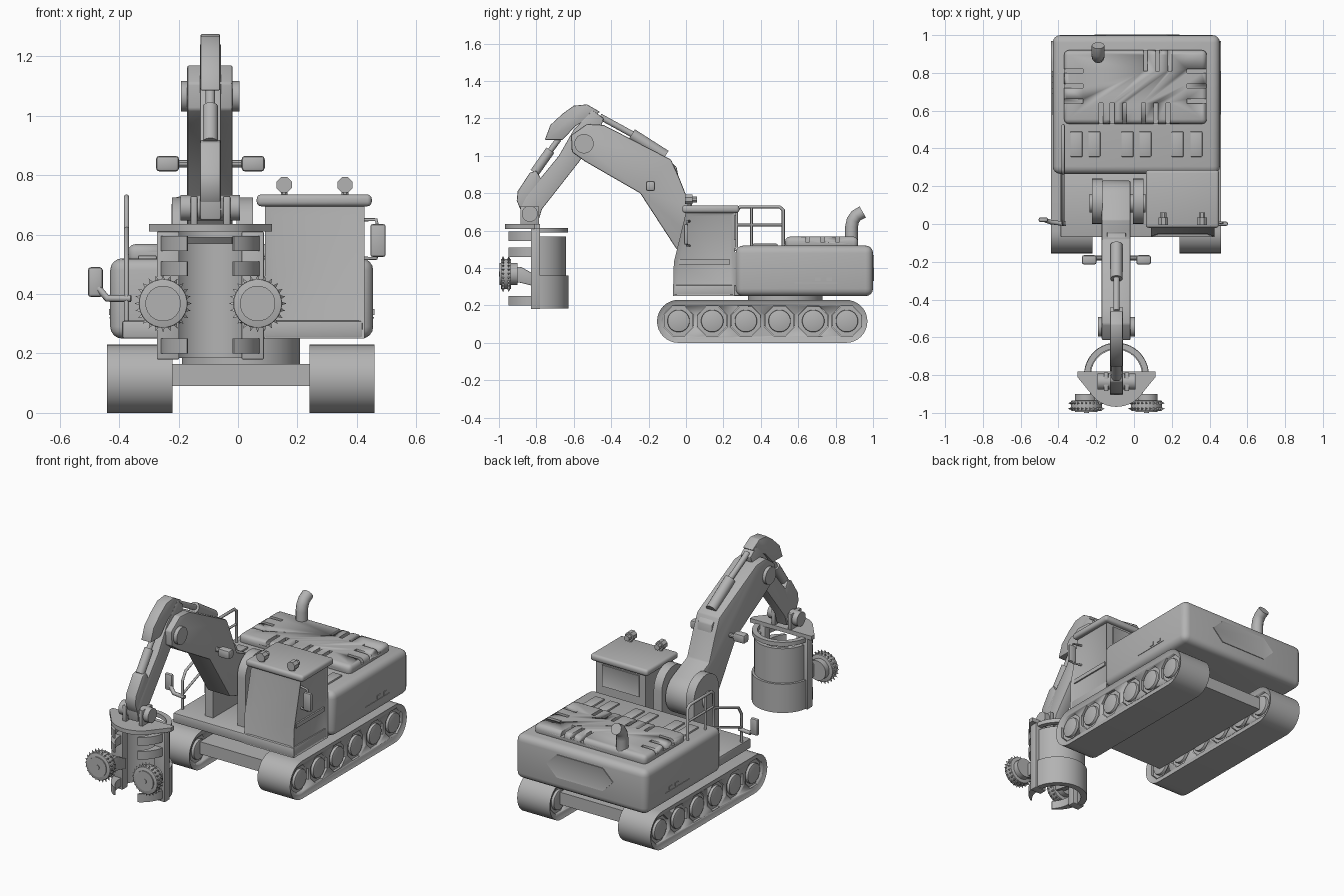
import bpy, bmesh, math
from mathutils import Vector

if "Cube" in bpy.data.objects:
    bpy.data.objects.remove(bpy.data.objects["Cube"])

paint = bpy.data.materials.new("light_grey")
paint.diffuse_color = (0.45, 0.45, 0.45, 1)
paint.use_nodes = True
paint.node_tree.nodes["Principled BSDF"].inputs["Base Color"].default_value = paint.diffuse_color


def finish(name, bm, bevel=0.0, seg=2, smooth=True):
    bmesh.ops.recalc_face_normals(bm, faces=bm.faces[:])
    me = bpy.data.meshes.new(name)
    bm.to_mesh(me)
    bm.free()
    ob = bpy.data.objects.new(name, me)
    bpy.context.collection.objects.link(ob)
    me.materials.append(paint)
    bpy.ops.object.select_all(action='DESELECT')
    bpy.context.view_layer.objects.active = ob
    ob.select_set(True)
    if bevel:
        m = ob.modifiers.new("bevel", 'BEVEL')
        m.width, m.segments, m.limit_method = bevel, seg, 'ANGLE'
        bpy.ops.object.modifier_apply(modifier=m.name)
    if smooth:
        bpy.ops.object.shade_smooth_by_angle(angle=math.radians(35))
    return ob


def extrude(bm, loop, vec):
    f = bm.faces.new([bm.verts.new(p) for p in loop])
    r = bmesh.ops.extrude_face_region(bm, geom=[f])
    bmesh.ops.translate(bm, vec=vec, verts=[v for v in r['geom'] if isinstance(v, bmesh.types.BMVert)])
    bmesh.ops.recalc_face_normals(bm, faces=bm.faces[:])


def prism(name, yz, x0, x1, bevel=0.0, seg=2):
    bm = bmesh.new()
    extrude(bm, [(x0, y, z) for y, z in yz], (x1 - x0, 0, 0))
    return finish(name, bm, bevel, seg)


def boxes(name, items, bevel=0.0, seg=2):
    bm = bmesh.new()
    for x0, x1, y0, y1, z0, z1 in items:
        extrude(bm, [(x0, y0, z0), (x1, y0, z0), (x1, y1, z0), (x0, y1, z0)], (0, 0, z1 - z0))
    return finish(name, bm, bevel, seg)


def box(name, *b, bevel=0.0, seg=2):
    return boxes(name, [b], bevel, seg)


def rods(name, items, n=16, bevel=0.0):
    # items: start, end, radius
    bm = bmesh.new()
    for a, b, r in items:
        a, b = Vector(a), Vector(b)
        q = (b - a).to_track_quat('Z', 'Y')
        loop = [a + q @ Vector((r * math.cos(t), r * math.sin(t), 0))
                for t in [2 * math.pi * (i + .5) / n for i in range(n)]]
        extrude(bm, loop, b - a)
    return finish(name, bm, bevel)


def pipe(name, pts, r, n=2):
    cu = bpy.data.curves.new(name, 'CURVE')
    cu.dimensions, cu.bevel_depth, cu.bevel_resolution, cu.use_fill_caps = '3D', r, n, True
    sp = cu.splines.new('POLY')
    sp.points.add(len(pts) - 1)
    for p, c in zip(sp.points, pts):
        p.co = (*c, 1)
    ob = bpy.data.objects.new(name, cu)
    bpy.context.collection.objects.link(ob)
    bpy.ops.object.select_all(action='DESELECT')
    bpy.context.view_layer.objects.active = ob
    ob.select_set(True)
    bpy.ops.object.convert(target='MESH')
    ob = bpy.context.object
    ob.data.materials.clear()
    ob.data.materials.append(paint)
    bpy.ops.object.shade_smooth_by_angle(angle=math.radians(50))


def cut(ob, cutter):
    m = ob.modifiers.new("cut", 'BOOLEAN')
    m.object, m.solver = cutter, 'EXACT'
    bpy.context.view_layer.objects.active = ob
    bpy.ops.object.modifier_apply(modifier=m.name)
    bpy.data.objects.remove(cutter)


def circle(cy, cz, r, a0, a1, n):
    return [(cy + r * math.cos(math.radians(a0 + (a1 - a0) * i / n)),
             cz + r * math.sin(math.radians(a0 + (a1 - a0) * i / n))) for i in range(n + 1)]


def arc(name, cx, cy, ri, ro, a0, a1, z0, z1, n=24, tip=None):
    # curved wall, optionally thinning towards its end
    outer = circle(cx, cy, ro, a0, a1, n)
    inner = []
    for i in range(n, -1, -1):
        r = ri + ((tip or ri) - ri) * i / n
        t = math.radians(a0 + (a1 - a0) * i / n)
        inner.append((cx + r * math.cos(t), cy + r * math.sin(t)))
    bm = bmesh.new()
    extrude(bm, [(x, y, z0) for x, y in outer + inner], (0, 0, z1 - z0))
    return finish(name, bm)


# Tracks with recessed side openings and road wheels
wheel_y = [-0.04 + 0.18 * i for i in range(6)]
for side, x0, x1 in (("left", -0.44, -0.22), ("right", 0.24, 0.46)):
    bm = bmesh.new()
    stadium = circle(-0.04, 0.115, 0.115, 270, 90, 16) + circle(0.855, 0.115, 0.115, 90, -90, 16)
    extrude(bm, [(x0, y, z) for y, z in stadium], (x1 - x0, 0, 0))
    ends = [f for f in bm.faces if abs(f.normal.x) > .9]
    bmesh.ops.inset_individual(bm, faces=ends, thickness=0.02, depth=-0.012)
    track = finish(side + "_track", bm)
    cut(track, rods("opening", [((x0 - .1, y, .117), (x1 + .1, y, .117), .086) for y in wheel_y], 8))
    rods(side + "_wheel_rims", [((x0 + .025, y, .117), (x1 - .025, y, .117), .084) for y in wheel_y], 8)
    rods(side + "_wheels", [((x0 + .008, y, .117), (x1 - .008, y, .117), .06) for y in wheel_y], 20, .006)

# Undercarriage
box("track_frame", -0.23, 0.25, -0.04, 0.86, 0.09, 0.165)
rods("turntable", [((0.01, .53, .16), (0.01, .53, .27), 0.2)], 32)

# Upper body, deck and engine hood
body = box("engine_body", -0.43, 0.455, 0.265, 1.0, 0.25, 0.52, bevel=0.04, seg=4)
box("front_deck", -0.39, 0.42, -0.07, 0.3, 0.25, 0.31, bevel=0.008)
hood = box("engine_hood", -0.37, 0.385, 0.53, 0.92, 0.5, 0.568, bevel=0.025, seg=3)
slots = [(x - .011, x + .011, .5, .64, .54, .6) for x in (-.175, -.115, -.05, .05, .115, .18)]
slots += [(x - .011, x + .011, .81, .95, .54, .6) for x in (.06, .125, .19)]
slots += [(a, b, y - .011, y + .011, .54, .6) for y in (.65, .73, .81) for a, b in ((-.4, -.27), (.28, .42))]
cut(hood, boxes("slot", slots))
boxes("deck_hatches", [(x - .032, x + .032, .355, .49, .51, .53)
                       for x in (-.305, -.21, -.035, .06, .23, .33)], .006)
# Rear hexagonal panel and side vents
hexa = [(-.21, .40), (-.14, .33), (.17, .33), (.24, .40), (.17, .47), (-.14, .47)]
bm = bmesh.new()
extrude(bm, [(x, 1.0, z) for x, z in hexa], (0, .004, 0))
bmesh.ops.inset_individual(bm, faces=[f for f in bm.faces if f.normal.y > .9], thickness=.014, depth=-.003)
finish("rear_panel", bm)
for x in (-.43, .455):
    boxes("side_vents", [(x - .004, x + .004, y, y + .03, .33, .35) for y in (.69, .75)]
          + [(x - .003, x + .003, .58, .81, .318, .323)])
# Exhaust
pipe("exhaust", [(-.19, .885, .5), (-.19, .885, .62), (-.19, .892, .655), (-.19, .91, .68),
                 (-.19, .945, .70)], .034, 4)

# Cab
bm = bmesh.new()
extrude(bm, [(.09, y, z) for y, z in ((-.07, .25), (-.065, .43), (0, .7), (.26, .7), (.26, .25))], (.335, 0, 0))
front = [f for f in bm.faces if f.normal.y < -.9]
bmesh.ops.inset_region(bm, faces=front, thickness=.035, depth=-.012, use_even_offset=True)
walls = [f for f in bm.faces if abs(f.normal.x) > .99 and f.calc_area() > .08]
bmesh.ops.inset_individual(bm, faces=walls, thickness=.03, depth=-.012)
finish("cab", bm)
box("cab_roof", .063, .45, -.02, .285, .695, .735, bevel=.015, seg=3)
boxes("door_rail", [(.408, .422, -.04, .235, .42, .445)])
bm = bmesh.new()
extrude(bm, [(.13, .26, .55), (.38, .26, .55), (.38, .26, .68), (.13, .26, .68)], (0, .008, 0))
bmesh.ops.inset_individual(bm, faces=[f for f in bm.faces if f.normal.y > .9], thickness=.02, depth=-.006)
finish("rear_window", bm)
for x in (.155, .36):
    rods("roof_light", [((x, -.005, .767), (x, .035, .767), .028), ((x, .035, .767), (x, .06, .767), .018),
                        ((x, .02, .73), (x, .02, .75), .012)], 8)

# Mirrors
box("right_mirror", .445, .497, -.01, .012, .525, .635, bevel=.008)
pipe("right_mirror_arm", [(.41, .02, .65), (.465, .005, .65), (.48, .005, .58), (.465, .005, .52), (.41, .02, .52)], .006)
box("left_mirror", -.505, -.455, .01, .035, .39, .49, bevel=.01)
pipe("left_mirror_arm", [(-.47, .02, .42), (-.44, .01, .385), (-.36, 0, .385)], .012)

# Handrails
X = -.375
pipe("upper_rail", [(X, .27, .51), (X, .27, .71), (X, .29, .727), (X, .5, .727), (X, .52, .71), (X, .52, .51)], .009)
pipe("middle_rail", [(X, .27, .63), (X, .52, .63)], .007)
pipe("middle_post", [(X, .35, .52), (X, .35, .727)], .007)
pipe("step_rail", [(X, .0, .3), (X, .0, .48), (X, .03, .53), (X, .27, .62)], .008)
pipe("step_rail_low", [(X, .0, .4), (X, .27, .5)], .007)

# Boom mount
for a, b in ((-.222, -.168), (-.005, .05)):
    prism("boom_lug", [(0, .3)] + circle(.12, .605, .12, 180, 0, 14) + [(.24, .3)], a, b)
rods("boom_base_pin", [((-.235, .11, .57), (.06, .11, .57), .05)], 20)
# Boom
C = -.093
prism("boom", [(-.53, 1.17), (-.44, 1.165), (-.08, .98), (-.035, .88), (.02, .74)] + circle(.11, .57, .12, 70, -120, 12)
      + [(-.05, .50), (-.245, .80), (-.54, .97), (-.61, 1.02), (-.615, 1.11)], C - .078, C + .075, .008)
rods("boom_tip_pin", [((C - .098, -.545, 1.065), (C + .098, -.545, 1.065), .052)], 20)
prism("cylinder_bracket", [(-.16, 1.0), (-.1, .985), (-.05, .94), (-.035, .86), (-.1, .85)], C - .05, C + .05, .006)
rods("boom_cylinder", [((C, -.46, 1.21), (C, -.25, 1.095), .017), ((C, -.29, 1.115), (C, -.11, 1.0), .032)])
# Work lights on boom
for s in (-1, 1):
    xs = sorted((C + s * .105, C + s * .183))
    box("boom_light", xs[0], xs[1], -.215, -.165, .812, .865, bevel=.012)
    rods("boom_light_arm", [((C, -.18, .838), (C + s * .11, -.18, .838), .013)], 10)

# Stick with curved head
prism("stick", [(-.5, 1.245), (-.44, 1.2), (-.46, 1.14), (-.57, .97), (-.77, .715), (-.79, .65), (-.88, .65),
                (-.885, .73), (-.86, .78), (-.68, 1.0), (-.6, 1.14)], C - .035, C + .035, .005)
prism("stick_head", [(-.46, 1.235), (-.53, 1.275), (-.6, 1.268), (-.66, 1.225), (-.725, 1.165), (-.755, 1.085),
                     (-.66, 1.085), (-.59, 1.16), (-.5, 1.21)], C - .033, C + .033, .005)
rods("stick_cylinder", [((C, -.68, 1.09), (C, -.79, .94), .016), ((C, -.725, 1.03), (C, -.81, .91), .026)])
prism("tool_lever", [(-.8, .92), (-.835, .91), (-.9, .81), (-.905, .76), (-.88, .7), (-.82, .76), (-.77, .87)],
      C - .035, C + .035, .006)
rods("tool_pin", [((C - .1, -.835, .69), (C + .1, -.835, .69), .043)], 20)
boxes("tool_hanger", [(C + s * .055 - .012, C + s * .055 + .012, -.885, -.785, .63, .73) for s in (-1, 1)], .004)

# Harvesting head: top plate, rear shell, uprights
bm = bmesh.new()
plate = [(C + .207, -.78), (C - .207, -.78), (C - .207, -.81)] + circle(C, -.8, .168, 212, 328, 14) + [(C + .207, -.81)]
extrude(bm, [(x, y, .61) for x, y in plate], (0, 0, .025))
finish("top_plate", bm)
arc("upper_shell", C, -.8, .135, .158, 0, 180, .35, .57)
arc("lower_shell", C, -.8, .135, .172, -8, 188, .185, .36)
arc("top_ring", C, -.8, .14, .17, 0, 180, .59, .615)
for s in (-1, 1):
    xs = sorted((C + s * .105, C + s * .18))
    box("upright", xs[0], xs[1], -.83, -.78, .18, .61, bevel=.004)
    # Gripping knives
    for z in (.57, .485, .225):
        a = 180 if s < 0 else 360
        arc("knife", C, -.8, .105, .168, a, a - s * 62, z - .025, z + .025, 12, tip=.16)
    # Feed roller with spikes and its arm
    wx, wz = C + s * .159, .368
    rods("feed_roller", [((wx, -.99, wz), (wx, -.935, wz), .082)], 24, .004)
    rods("roller_hub", [((wx, -.996, wz), (wx, -.9, wz), .06), ((wx, -1.0, wz), (wx, -.99, wz), .014)], 20)
    bm = bmesh.new()
    for i in range(24):
        t = math.tau * i / 24
        for y in (-.978, -.948):
            p = [(wx + r * math.cos(t + d), y + e, wz + r * math.sin(t + d))
                 for r, d, e in ((.08, -.08, 0), (.08, .08, .008), (.08, .08, -.008), (.097, 0, 0))]
            v = [bm.verts.new(q) for q in p]
            for f in ((0, 1, 2), (0, 1, 3), (1, 2, 3), (0, 2, 3)):
                bm.faces.new([v[k] for k in f])
    finish("roller_spikes", bm, smooth=False)
    prism("roller_arm", [(-.94, .33), (-.94, .41), (-.88, .405), (-.8, .36), (-.8, .3), (-.88, .32)],
          wx - s * .04 - .02, wx - s * .04 + .02, .004)
